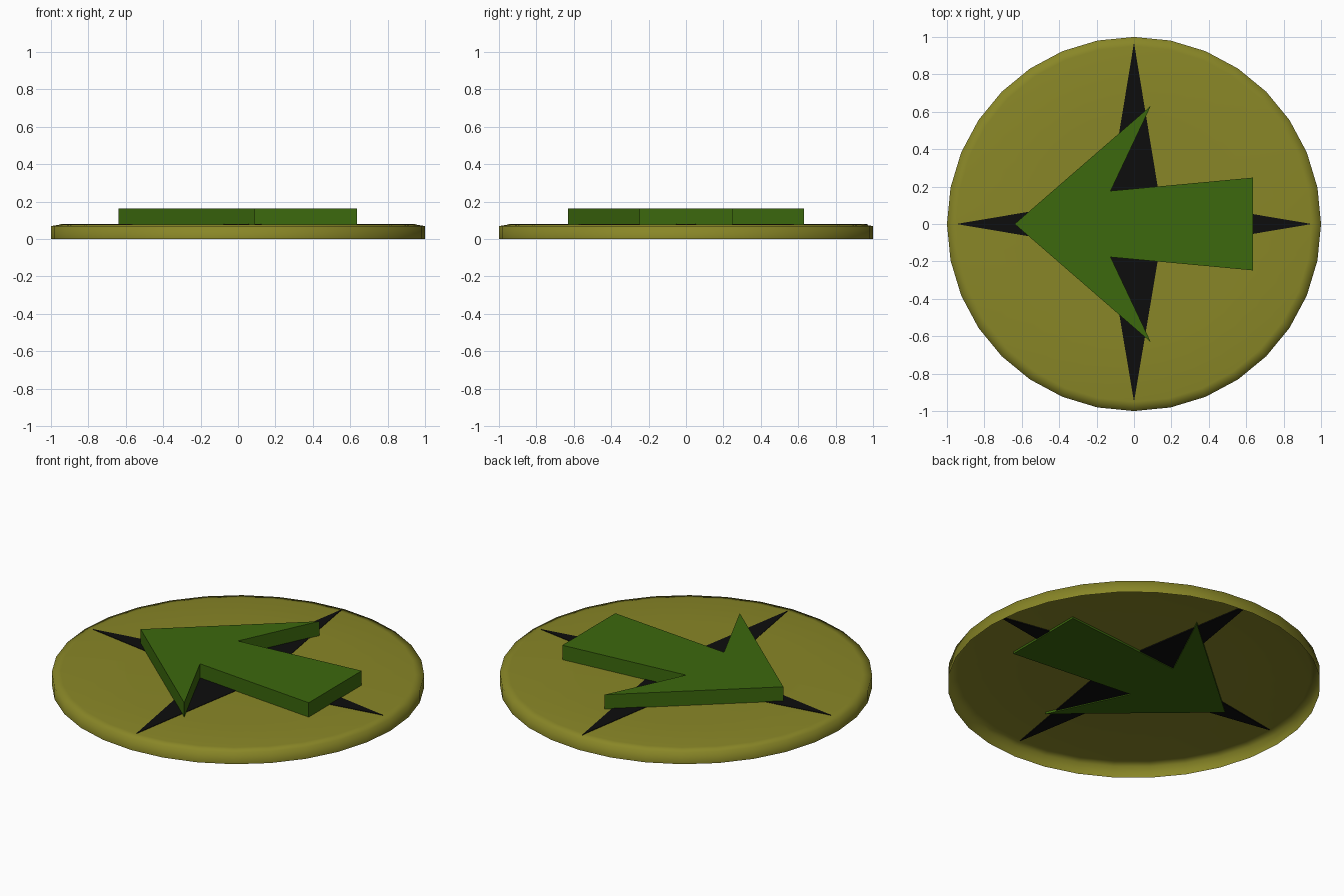
import bpy, bmesh, math

if "Cube" in bpy.data.objects:
    bpy.data.objects.remove(bpy.data.objects["Cube"])


def material(name, rgb):
    m = bpy.data.materials.new(name)
    m.diffuse_color = (*rgb, 1)
    m.use_nodes = True
    m.node_tree.nodes["Principled BSDF"].inputs["Base Color"].default_value = m.diffuse_color
    return m


def add_object(name, bm, mat):
    bmesh.ops.recalc_face_normals(bm, faces=bm.faces)
    me = bpy.data.meshes.new(name)
    bm.to_mesh(me)
    bm.free()
    me.materials.append(mat)
    ob = bpy.data.objects.new(name, me)
    bpy.context.collection.objects.link(ob)
    return ob


def plate(name, outline, z0, z1, mat):
    """Closed flat plate extruded from an outline."""
    bm = bmesh.new()
    face = bm.faces.new([bm.verts.new((x, y, z0)) for x, y in outline])
    ext = bmesh.ops.extrude_face_region(bm, geom=[face], use_keep_orig=True)
    for v in ext["geom"]:
        if isinstance(v, bmesh.types.BMVert):
            v.co.z = z1
    return add_object(name, bm, mat)


olive = material("olive", (0.25, 0.24, 0.02))
black = material("black", (0.004, 0.004, 0.004))
green = material("green", (0.045, 0.14, 0.004))

# Disc: open-bottomed shallow cap with a softly rounded rim
SIDES = 32
bm = bmesh.new()
rings = []
for r, z in [(1, 0), (1, 0.069), (0.95, 0.077), (0.6, 0.078)]:
    rings.append([bm.verts.new((r * math.cos(2 * math.pi * i / SIDES),
                                r * math.sin(2 * math.pi * i / SIDES), z))
                  for i in range(SIDES)])
for a, b in zip(rings, rings[1:]):
    for i in range(SIDES):
        j = (i + 1) % SIDES
        bm.faces.new((a[i], a[j], b[j], b[i]))
bm.faces.new(rings[-1])
disc = add_object("disc", bm, olive)
for p in disc.data.polygons:
    p.use_smooth = True
if disc.data.polygons[-1].normal.z < 0:
    disc.data.flip_normals()

# Four-pointed compass star, showing on both sides of the disc
C = 0.137
star = [(0.95, 0), (C, C), (0, 0.97), (-C, C),
        (-0.95, 0), (-C, -C), (0, -0.95), (C, -C)]
plate("compass_star", star, 0.0715, 0.0802, black)

# Arrow pointing to -x, sunk slightly through the disc
half = [(0.09, 0.632), (-0.125, 0.177), (0.637, 0.248)]
arrow = [(-0.638, 0)] + half + [(x, -y) for x, y in reversed(half)]
plate("arrow", arrow, 0.066, 0.163, green)
